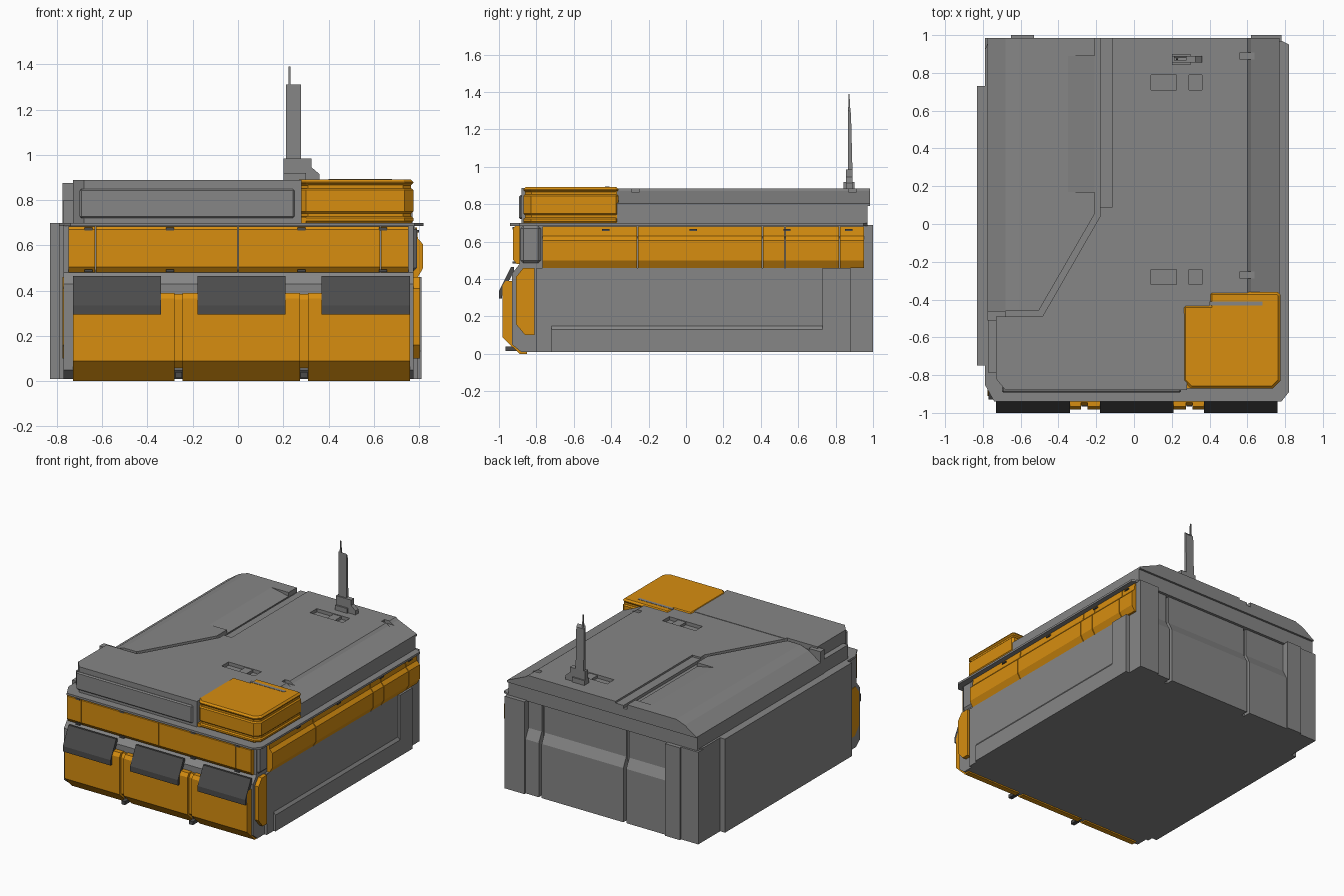
import bpy, bmesh
from mathutils import Vector

if "Cube" in bpy.data.objects:
    bpy.data.objects.remove(bpy.data.objects["Cube"], do_unlink=True)


def material(name, rgb):
    m = bpy.data.materials.new(name)
    m.use_nodes = True
    m.diffuse_color = (*rgb, 1)
    m.node_tree.nodes["Principled BSDF"].inputs["Base Color"].default_value = (*rgb, 1)
    return m


GREY = material("mid grey", (0.24, 0.24, 0.24))
ORANGE = material("orange", (0.68, 0.27, 0.005))
DARK = material("dark grey", (0.07, 0.07, 0.07))


def prism(name, axis, pts, a, b, mat=GREY, bevel=0):
    """Extrude a 2D outline along an axis from a to b."""
    place = {"X": lambda p, t: (t, p[0], p[1]),
             "Y": lambda p, t: (p[0], t, p[1]),
             "Z": lambda p, t: (p[0], p[1], t)}[axis]
    bm = bmesh.new()
    face = bm.faces.new([bm.verts.new(place(p, a)) for p in pts])
    new = bmesh.ops.extrude_face_region(bm, geom=[face])["geom"]
    shift = Vector(place((0, 0), b - a))
    bmesh.ops.translate(bm, vec=shift, verts=[v for v in new if isinstance(v, bmesh.types.BMVert)])
    bmesh.ops.recalc_face_normals(bm, faces=bm.faces)
    mesh = bpy.data.meshes.new(name)
    bm.to_mesh(mesh)
    bm.free()
    mesh.materials.append(mat)
    ob = bpy.data.objects.new(name, mesh)
    bpy.context.collection.objects.link(ob)
    if bevel:
        mod = ob.modifiers.new("edge bevel", "BEVEL")
        mod.width, mod.segments = bevel, 1
        mod.limit_method, mod.angle_limit = "ANGLE", 0.9
    return ob


def box(name, x, y, z, mat=GREY, bevel=0):
    return prism(name, "Z", [(x[0], y[0]), (x[1], y[0]), (x[1], y[1]), (x[0], y[1])], *z, mat, bevel)


def cut(ob, cutters):
    """Subtract the cutters, then remove them."""
    for c in cutters:
        mod = ob.modifiers.new("cut", "BOOLEAN")
        mod.operation, mod.solver, mod.object = "DIFFERENCE", "EXACT", c
        bpy.context.view_layer.objects.active = ob
        bpy.ops.object.modifier_apply(modifier=mod.name)
        bpy.data.objects.remove(c, do_unlink=True)


# Main hull with a stepped rear wall and vertical rear grooves
hull = prism("hull", "X", [(-.88, .01), (-.93, .05), (-.93, .43), (-.89, .48), (-.89, .69),
                           (.95, .69), (.95, .48), (.985, .41), (.985, .01)], -.77, .775)
cut(hull, [box("groove", (x - .012, x + .012), (.93, 1.1), (-.1, .8)) for x in (.5, -.19)])

# Rear corner posts
box("rear_left_post", (.62, .78), (.88, 1), (.01, .69))
box("rear_right_post", (-.79, -.62), (.88, .985), (.01, .69))
box("rear_right_post_rib", (-.65, -.53), (.94, 1), (.01, .69))

# Left side panel, skirt and post
box("left_side_panel", (.7, .795), (-.8, .73), (.01, .46))
prism("left_side_skirt", "Y", [(.7, .01), (.81, .01), (.81, .13), (.795, .15), (.7, .15)], -.72, .73)
box("left_side_post", (.7, .81), (.73, .88), (.01, .46))
box("left_front_shoulder", (.7, .79), (-.89, -.77), (.48, .69), bevel=.02)

# Right side slabs
box("right_side_frame", (-.79, -.7), (-.79, .92), (.01, .69))
box("right_side_slab", (-.83, -.7), (-.75, .73), (.01, .70))

# Deck plate under the roof
prism("deck_plate", "Z", [(-.74, -.94), (.78, -.94), (.82, -.89), (.82, .95), (.78, .97),
                          (-.77, .97), (-.79, .92), (-.79, -.85)], .685, .70)

# Orange band along the left side, split into segments
band = [(.74, .46), (.795, .46), (.818, .50), (.818, .605), (.795, .63), (.79, .68), (.74, .68)]
stops = (-.77, -.26, .41, .53, .82, .955)
for i, (a, b) in enumerate(zip(stops, stops[1:])):
    prism(f"left_band_{i + 1}", "Y", band, a + .003, b - .003, ORANGE)
for y in (-.43, .04, .54, .87):
    box("left_band_clip", (.78, .8), (y - .02, y + .02), (.658, .668), DARK)

# Orange band across the front
band = [(-.85, .48), (-.905, .48), (-.925, .505), (-.925, .67), (-.915, .683), (-.85, .683)]
stops = (-.752, -.63, 0, .63, .755)
for i, (a, b) in enumerate(zip(stops, stops[1:])):
    prism(f"front_band_{i + 1}", "X", band, a + .002, b - .002, ORANGE)
for x in (-.66, -.3, .28, .64):
    for z in (.488, .672):
        box("front_band_clip", (x - .018, x + .018), (-.928, -.9), (z - .006, z + .006), DARK)

# Lower front panels, recessed strips between them, and hinged flaps
panel = [(-.85, 0), (-.89, 0), (-.982, .09), (-.982, .365), (-.965, .39), (-.85, .39)]
strip = [(-.85, .02), (-.89, .02), (-.962, .09), (-.962, .36), (-.945, .385), (-.85, .385)]
flap = [(-.92, .465), (-.935, .465), (-1, .335), (-1, .295), (-.985, .295), (-.98, .33), (-.92, .44)]
for side, px, fx in (("right", (-.73, -.28), (-.73, -.34)),
                     ("middle", (-.245, .275), (-.18, .21)),
                     ("left", (.31, .76), (.37, .76))):
    prism(f"front_panel_{side}", "X", panel, *px, ORANGE)
    prism(f"front_flap_{side}", "X", flap, *fx, DARK)
for x in (-.262, .292):
    prism("front_panel_strip", "X", strip, x - .025, x + .025, ORANGE)
    box("front_strip_foot", (x - .015, x + .015), (-.965, -.88), (.015, .04), DARK)

# Front corner cheeks with orange inserts on both sides
cheek = [(-.91, .16), (-.86, .10), (-.81, .10), (-.81, .46), (-.87, .46), (-.91, .41)]
for side, a, b in (("left", .74, .805), ("right", -.775, -.73)):
    prism(f"{side}_cheek_insert", "X", cheek, a, b, ORANGE)

# Roof: sloped sides behind, full height block in front
roof = prism("roof", "Y", [(-.775, .70), (-.775, .795), (-.68, .86), (-.61, .885), (.60, .885),
                           (.62, .87), (.77, .805), (.77, .70)], -.475, .985)
front_roof = prism("front_roof", "Z", [(-.73, -.82), (-.68, -.88), (.77, -.88), (.77, -.475),
                                       (-.73, -.475)], .70, .888)
box("front_roof_side", (-.77, -.7), (-.79, -.49), (.70, .80))
box("roof_side_fin", (-.775, -.68), (-.51, -.46), (.70, .875))
box("front_roof_rim", (-.7, .25), (-.892, -.86), (.72, .85), bevel=.008)

# Clear the corner for the orange box
corner = [(.28, -.95), (.9, -.95), (.9, -.37), (.41, -.37), (.41, -.44), (.28, -.44)]
for part in (roof, front_roof):
    cut(part, [prism("corner_cutter", "Z", corner, .6, 1)])

# Roof seams, pocket and slots
seam = [(-.21, 1.05), (-.21, .05), (-.505, -.46), (-.85, -.46), (-.85, -.49),
        (-.485, -.49), (-.18, .04), (-.18, 1.05)]
cut(front_roof, [prism("seam_cutter", "Z", seam, .85, 1)])
cutters = [prism("seam_cutter", "Z", seam, .85, 1),
           prism("pocket_cutter", "Y", [(-.35, .885), (-.35, .95), (-.2, .95), (-.2, .855)], .17, .89),
           box("strip_cutter", (-.181, -.115), (.09, 1.1), (.872, .95))]
for y in (.75, -.28):
    cutters.append(box("slot_cutter", (.09, .36), (y - .04, y + .04), (.86, .95)))
for y in (.89, -.27):
    cutters.append(box("notch_cutter", (.56, .64), (y - .018, y + .018), (.862, .95)))
cut(roof, cutters)
for y in (.75, -.28):
    box("slot_handle", (.225, .29), (y - .04, y + .04), (.85, .88))
cut(roof, [box("rear_lip_cutter", (-.9, .9), (.97, 1.1), (.6, .79))])

# Orange corner box with recessed waist and notched lid
lid = [(.30, -.87), (.735, -.87), (.775, -.83), (.775, -.375), (.76, -.36), (.4, -.36),
       (.4, -.43), (.26, -.43), (.26, -.83)]
waist = [(.31, -.86), (.73, -.86), (.765, -.825), (.765, -.37), (.41, -.37), (.41, -.44),
         (.27, -.44), (.27, -.82)]
prism("corner_box_waist", "Z", waist, .70, .87, ORANGE)
prism("corner_box_base", "Z", lid, .70, .728, ORANGE, .008)
prism("corner_box_body", "Z", lid, .742, .852, ORANGE, .008)
prism("corner_box_lid", "Z", lid, .864, .892, ORANGE, .012)
box("corner_box_flange", (.23, .3), (-.87, -.82), (.70, .725), ORANGE)
box("lid_slot", (.4, .68), (-.432, -.41), (.888, .894))

# Antenna
prism("antenna_base", "Y", [(.2, .87), (.2, .985), (.325, .985), (.325, .945), (.36, .915),
                            (.36, .87)], .855, .89)
box("antenna_foot", (.2, .3), (.843, .9), (.87, .92))
prism("antenna_mast", "X", [(.865, .98), (.89, .98), (.882, 1.29), (.866, 1.31)], .213, .278)
prism("antenna_tip", "X", [(.866, 1.28), (.88, 1.28), (.874, 1.39), (.87, 1.39)], .223, .233)
